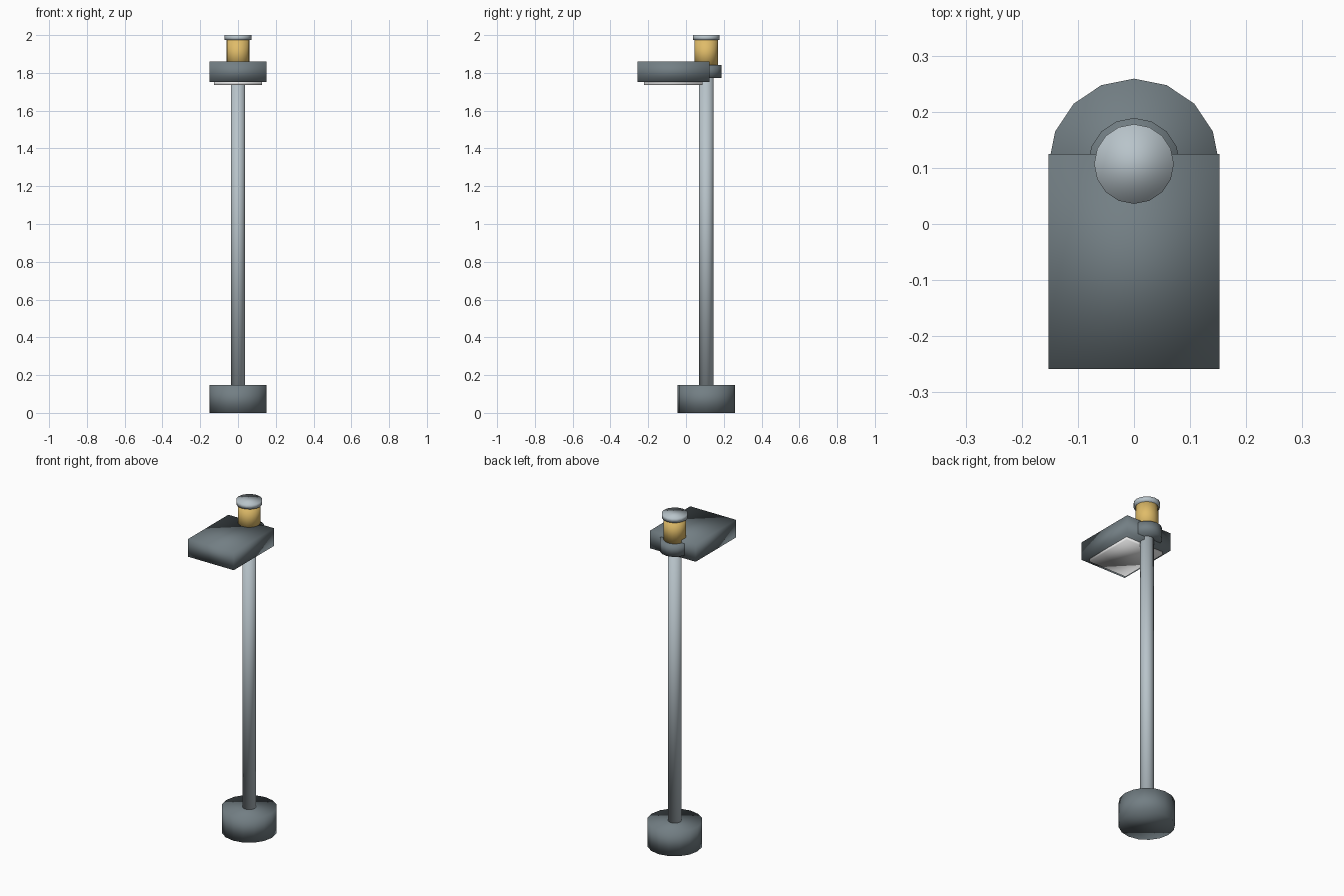
import bpy
import bmesh
from math import pi
from mathutils import Matrix

cube = bpy.data.objects.get("Cube")
if cube:
    bpy.data.objects.remove(cube, do_unlink=True)


def material(name, rgb):
    mat = bpy.data.materials.new(name)
    mat.use_nodes = True
    mat.diffuse_color = (*rgb, 1)
    mat.node_tree.nodes["Principled BSDF"].inputs["Base Color"].default_value = (*rgb, 1)
    return mat


SLATE = material("slate_grey", (0.17, 0.21, 0.23))
STEEL = material("light_steel", (0.48, 0.55, 0.59))
AMBER = material("amber", (0.74, 0.50, 0.14))
WHITE = material("lamp_white", (0.85, 0.85, 0.85))

AXIS_Y = 0.107  # the pole stands behind the centre


def finish(name, bm, mat):
    bmesh.ops.recalc_face_normals(bm, faces=bm.faces)
    for face in bm.faces:
        face.smooth = True
    mesh = bpy.data.meshes.new(name)
    bm.to_mesh(mesh)
    bm.free()
    mesh.materials.append(mat)
    bpy.context.collection.objects.link(bpy.data.objects.new(name, mesh))


def cylinder(name, radius, z0, z1, mat, sides=16):
    bm = bmesh.new()
    place = Matrix.Translation((0, AXIS_Y, (z0 + z1) / 2)) @ Matrix.Rotation(pi / 2, 4, "Z")
    bmesh.ops.create_cone(bm, cap_ends=True, segments=sides, radius1=radius,
                          radius2=radius, depth=z1 - z0, matrix=place)
    finish(name, bm, mat)


def box(name, half_width, y0, y1, z0, z1, mat):
    bm = bmesh.new()
    place = Matrix.Translation((0, (y0 + y1) / 2, (z0 + z1) / 2))
    size = Matrix.Diagonal((2 * half_width, y1 - y0, z1 - z0, 1))
    bmesh.ops.create_cube(bm, size=1, matrix=place @ size)
    finish(name, bm, mat)


# Foot and pole
cylinder("base", 0.152, 0, 0.147, SLATE)
cylinder("pole", 0.038, 0.14, 1.80, STEEL)

# Lamp head with its collar and light panel
cylinder("collar", 0.082, 1.773, 1.842, SLATE)
box("lamp_head", 0.152, -0.258, 0.125, 1.753, 1.86, SLATE)
box("light_panel", 0.126, -0.222, 0.088, 1.735, 1.757, WHITE)

# Sensor on top
cylinder("sensor_body", 0.062, 1.83, 1.978, AMBER)
cylinder("sensor_cap", 0.071, 1.973, 2.0, STEEL)
